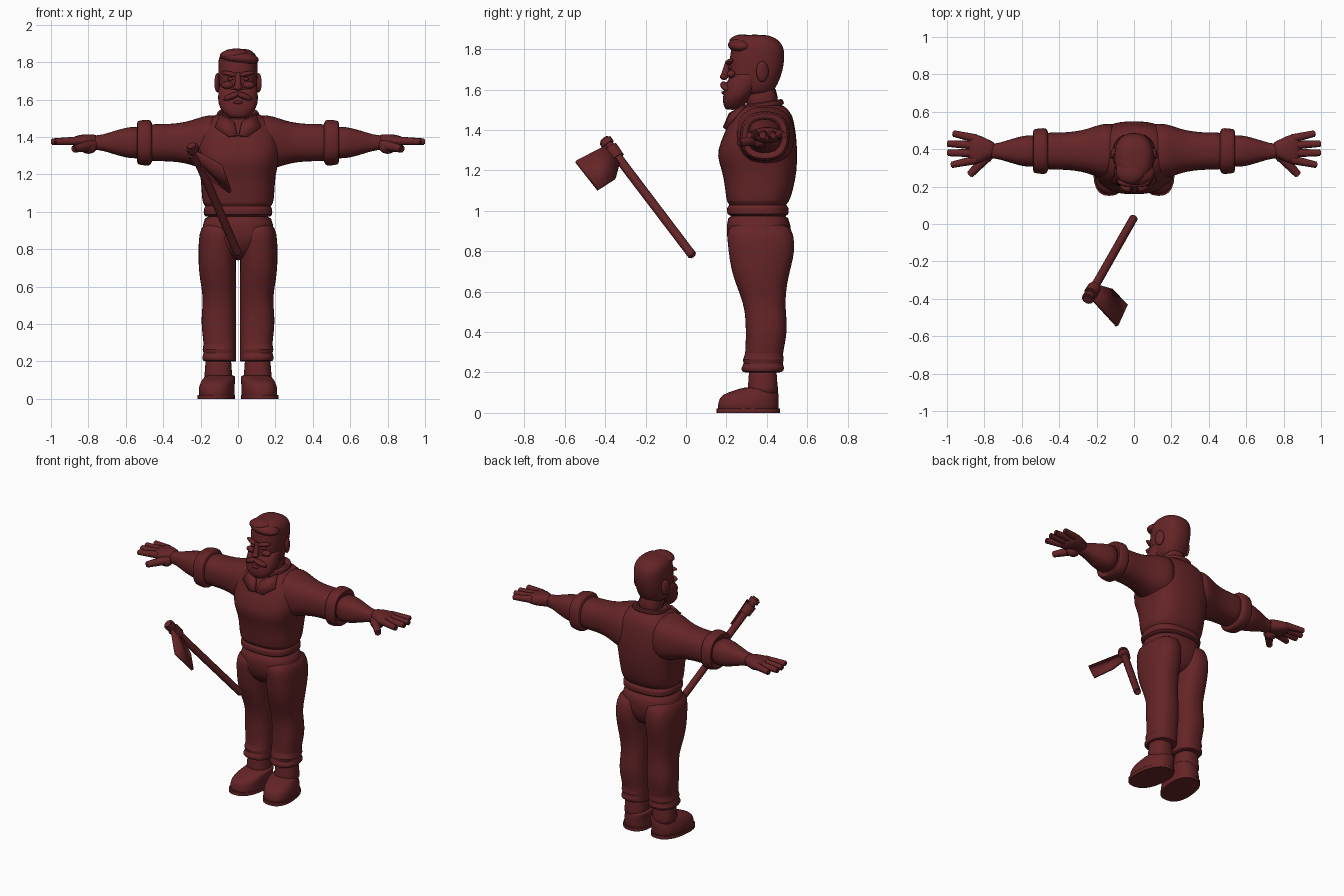
import bpy, bmesh, math
from mathutils import Vector, Matrix

cube = bpy.data.objects.get("Cube")
if cube:
    bpy.data.objects.remove(cube)

COLOUR = (.13, .018, .02, 1)
mat = bpy.data.materials.new("dark red brown")
mat.use_nodes = True
mat.diffuse_color = COLOUR
mat.node_tree.nodes["Principled BSDF"].inputs["Base Color"].default_value = COLOUR


def finish(name, bm, mirror=False, smooth=False, angle=50):
    """Turn a bmesh into a shaded object, optionally mirrored across x."""
    bmesh.ops.recalc_face_normals(bm, faces=bm.faces)
    mesh = bpy.data.meshes.new(name)
    bm.to_mesh(mesh)
    bm.free()
    mesh.materials.append(mat)
    ob = bpy.data.objects.new(name, mesh)
    bpy.context.collection.objects.link(ob)
    bpy.ops.object.select_all(action="DESELECT")
    ob.select_set(True)
    bpy.context.view_layer.objects.active = ob
    bpy.ops.object.shade_smooth_by_angle(angle=math.radians(angle))
    if mirror:
        ob.modifiers.new("mirror", "MIRROR")
    if smooth:
        subdivision = ob.modifiers.new("smooth", "SUBSURF")
        subdivision.levels = subdivision.render_levels = 1
    return ob


def squircle(t, power):
    """Point on a rounded square of half width one."""
    c, s = math.cos(t), math.sin(t)
    return (math.copysign(abs(c) ** (2 / power), c),
            math.copysign(abs(s) ** (2 / power), s))


def loft(name, rings, place, mirror=False, smooth=True, power=2.4, sides=24):
    """Skin rings; place(ring, u, v) gives the point for u, v in -1 to 1."""
    bm = bmesh.new()
    loops = [[bm.verts.new(place(ring, *squircle(math.tau * i / sides, power)))
              for i in range(sides)] for ring in rings]
    for lower, upper in zip(loops, loops[1:]):
        for i in range(sides):
            j = (i + 1) % sides
            bm.faces.new((lower[i], lower[j], upper[j], upper[i]))
    bm.faces.new(loops[0])
    bm.faces.new(loops[-1])
    return finish(name, bm, mirror, smooth)


def mix(low, high, t):
    """Blend between two limits for t in -1 to 1."""
    return (low + high) / 2 + t * (high - low) / 2


def body(ring, u, v):
    """Ring of height, half width, front and back."""
    z, width, front, back = ring
    return u * width, mix(front, back, v), z


def limb(ring, u, v):
    """Ring of height, outer side, front and back; the inner side stays near x = 0."""
    z, outer, front, back = ring
    return mix(.01, outer, u), mix(front, back, v), z


def foot(ring, u, v):
    """Limb ring whose toes turn outward."""
    x, y, z = limb(ring, u, v)
    return x - .1 * (y - .4), y, z


def ankle(ring, u, v):
    z, radius = ring
    return .105 + u * radius, .38 + v * radius, z


def collar(ring, u, v):
    """Ring of height and radius, raised toward the back."""
    z, radius = ring
    return u * radius, .37 + v * radius, z + .15 * v * radius


def arm(ring, u, v):
    x, radius = ring
    return x, .39 + u * radius, 1.37 + v * radius


def palm(ring, u, v):
    x, width, height = ring
    return x, .4 + u * width, 1.375 + v * height


def rod(name, a, b, r1, r2, mirror=False, sides=12):
    """Tapered rod with softened ends."""
    a, b = Vector(a), Vector(b)
    bm = bmesh.new()
    turn = (b - a).to_track_quat("Z", "Y").to_matrix().to_4x4()
    bmesh.ops.create_cone(bm, cap_ends=True, segments=sides, radius1=r1, radius2=r2,
                          depth=(b - a).length, matrix=Matrix.Translation((a + b) / 2) @ turn)
    rims = [e for e in bm.edges if any(len(f.verts) > 4 for f in e.link_faces)]
    bmesh.ops.bevel(bm, geom=rims, offset=min(r1, r2) * .3, segments=2, affect="EDGES")
    return finish(name, bm, mirror)


def blob(name, centre, size, mirror=False, tilt=0, yaw=0):
    """Ellipsoid, tilted about y and turned about z."""
    bm = bmesh.new()
    matrix = (Matrix.Translation(centre) @ Matrix.Rotation(math.radians(yaw), 4, "Z")
              @ Matrix.Rotation(math.radians(tilt), 4, "Y") @ Matrix.Diagonal((*size, 1)))
    bmesh.ops.create_uvsphere(bm, u_segments=16, v_segments=10, radius=1, matrix=matrix)
    return finish(name, bm, mirror, angle=80)


def plate(name, points, thickness, mirror=False):
    bm = bmesh.new()
    bm.faces.new([bm.verts.new(p) for p in points])
    ob = finish(name, bm, mirror, angle=30)
    solid = ob.modifiers.new("thickness", "SOLIDIFY")
    solid.thickness, solid.offset = thickness, 0
    return ob


# Shirt body with a folded hem, neck and collar
loft("shirt", [(.97, .17, .23, .49), (.98, .185, .2, .51), (1.02, .185, .2, .51),
               (1.03, .17, .22, .49), (1.04, .19, .2, .51), (1.1, .195, .195, .53),
               (1.2, .2, .18, .55), (1.27, .22, .15, .55), (1.34, .23, .17, .55),
               (1.41, .22, .2, .54), (1.47, .19, .23, .53), (1.51, .14, .27, .5),
               (1.53, .1, .3, .47)], body, power=2.6, sides=32)
loft("neck", [(1.48, .08, .29, .46), (1.64, .08, .28, .46)], body)
loft("collar_band", [(1.49, .13), (1.54, .11), (1.54, .095), (1.5, .085)], collar)
plate("collar_flap", [(.095, .29, 1.52), (.02, .22, 1.48), (.005, .19, 1.41),
                      (.05, .2, 1.4), (.12, .23, 1.45)], .018, mirror=True)

# Sleeves, rolled cuffs, forearms and hands
loft("sleeve", [(.08, .15), (.16, .15), (.22, .13), (.28, .11), (.36, .1), (.44, .1), (.5, .1)],
     arm, mirror=True)
loft("sleeve_cuff", [(.455, .09), (.465, .12), (.48, .125), (.525, .12), (.54, .115),
                     (.54, .09), (.51, .08)], arm, mirror=True)
loft("forearm", [(.5, .09), (.58, .085), (.64, .07), (.7, .05), (.74, .04), (.78, .04)],
     arm, mirror=True)
loft("palm", [(.74, .04, .035), (.78, .05, .04), (.82, .075, .04), (.86, .08, .035),
              (.89, .065, .02)], palm, mirror=True)
for finger, base, tip_x, tip_y in (("index", .345, .98, .315), ("middle", .38, 1, .38),
                                   ("ring", .42, 1, .43), ("little", .455, .97, .485)):
    rod(finger + "_finger", (.84, base, 1.38), (tip_x, tip_y, 1.375), .024, .017, mirror=True)
rod("thumb", (.77, .38, 1.36), (.88, .26, 1.335), .032, .019, mirror=True)
blob("thumb_pad", (.8, .36, 1.345), (.045, .035, .035), mirror=True)

# Trousers: hips, legs with knee shaping and crumpled hems
loft("hips", [(.74, .08, .29, .45), (.79, .17, .23, .5), (.86, .195, .2, .52),
              (.93, .19, .2, .52), (1, .175, .21, .5)], body, sides=32)
loft("leg", [(.95, .185, .21, .51), (.88, .21, .2, .535), (.8, .212, .21, .54),
             (.72, .212, .22, .52), (.64, .205, .245, .5), (.54, .185, .285, .49),
             (.46, .195, .295, .5), (.38, .197, .295, .5), (.28, .18, .295, .475),
             (.265, .195, .275, .49), (.245, .18, .29, .475), (.225, .195, .27, .49),
             (.2, .19, .275, .48), (.2, .16, .31, .45)], limb, mirror=True)

# Boots and soles
loft("boot", [(0, .19, .16, .455), (.02, .2, .155, .46), (.06, .2, .16, .46),
              (.09, .19, .175, .46), (.11, .18, .235, .455), (.13, .17, .29, .45)],
     foot, mirror=True)
loft("boot_shaft", [(.08, .08), (.13, .075), (.17, .07), (.25, .07)], ankle, mirror=True)
loft("sole", [(0, .205, .15, .465), (.022, .205, .15, .465)], foot, mirror=True, smooth=False)

# Head, beard and hair
loft("head", [(1.57, .07, .22, .42), (1.6, .09, .21, .44), (1.66, .1, .21, .47),
              (1.72, .105, .21, .485), (1.78, .107, .22, .49), (1.82, .105, .225, .48),
              (1.85, .09, .24, .455), (1.87, .06, .27, .41), (1.872, .02, .31, .37)], body)
loft("beard", [(1.5, .04, .2, .26), (1.51, .06, .19, .28), (1.54, .09, .18, .3),
               (1.58, .107, .185, .335), (1.62, .107, .19, .365), (1.66, .105, .215, .375),
               (1.69, .1, .24, .37)], body)
blob("fringe", (.01, .275, 1.822), (.102, .068, .036), tilt=6)
blob("hair_quiff", (-.02, .28, 1.84), (.078, .066, .033), tilt=-5)
blob("moustache", (.034, .193, 1.617), (.047, .022, .017), mirror=True, tilt=22, yaw=14)
blob("lower_lip", (0, .187, 1.585), (.026, .012, .009))
blob("ear", (.11, .378, 1.69), (.014, .032, .052), mirror=True, yaw=18)
blob("cheek", (.056, .225, 1.677), (.034, .022, .02), mirror=True)
blob("brow", (.045, .215, 1.738), (.045, .016, .013), mirror=True, tilt=-12, yaw=14)
blob("eye", (.042, .219, 1.71), (.017, .011, .009), mirror=True)
rod("nose_bridge", (0, .212, 1.745), (0, .19, 1.665), .014, .019)
blob("nose_tip", (0, .188, 1.664), (.024, .02, .016))

# Axe floating ahead of the figure
top, end = Vector((-.25, -.405, 1.355)), Vector((0, .035, .775))
rod("axe_handle", top, end, .023, .022)
rod("axe_handle_top", top, top.lerp(end, .06), .034, .032)
rod("axe_socket", top.lerp(end, .06), top.lerp(end, .17), .038, .034, sides=8)
plate("axe_blade", [top.lerp(end, .05), (-.205, -.42, 1.31), (-.09, -.545, 1.245),
                    (-.04, -.435, 1.105), (-.12, -.35, 1.16), top.lerp(end, .18)], .018)
